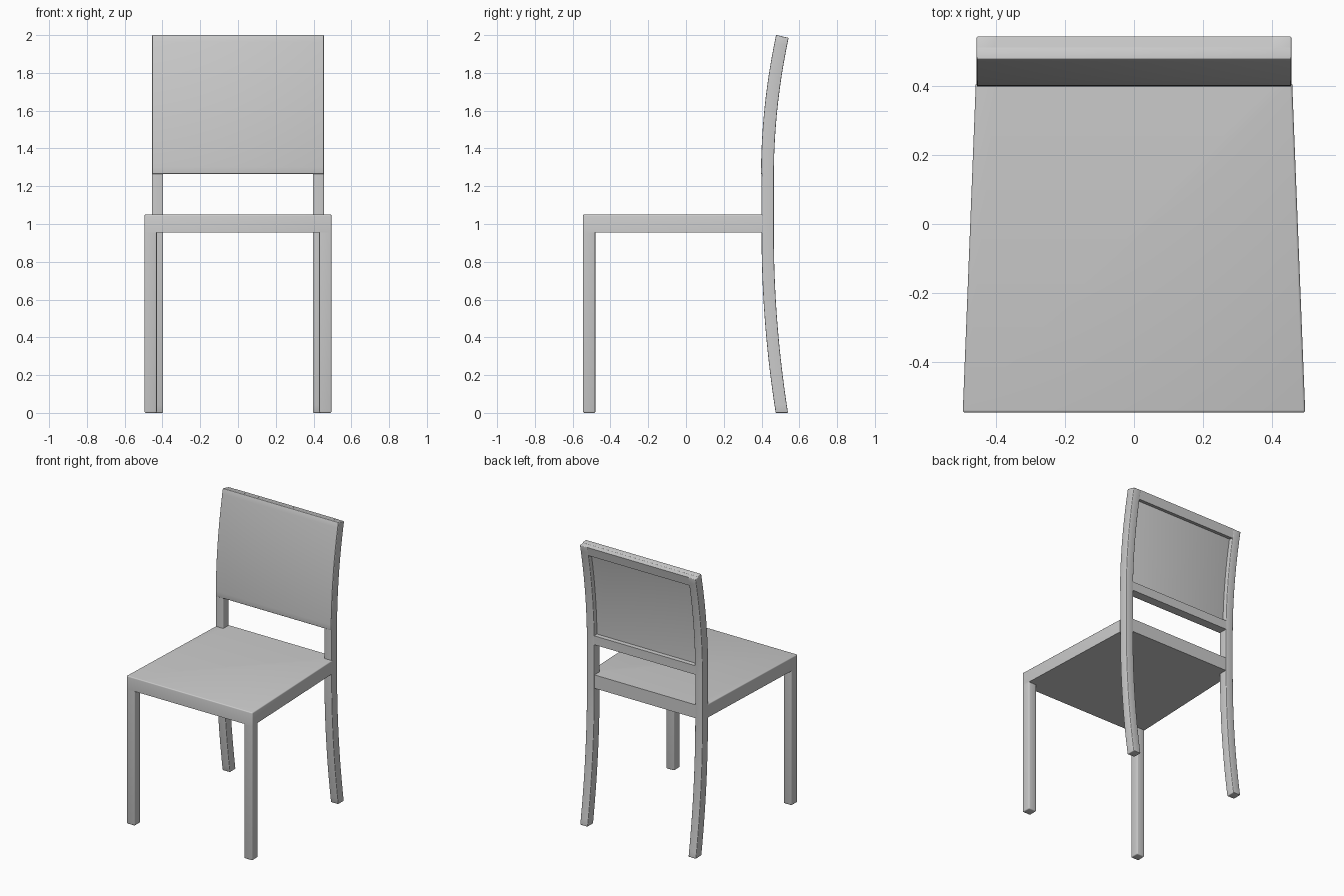
import bpy, bmesh

if "Cube" in bpy.data.objects:
    bpy.data.objects.remove(bpy.data.objects["Cube"])

T = 0.065          # thickness of legs and rails
SEAT_LOW, SEAT_TOP = 0.955, 1.05


def finish(name, bm, edge_test=None, bevel=0.007, mirror=False):
    """Round the chosen edges, turn the mesh into an object and shade it."""
    bmesh.ops.recalc_face_normals(bm, faces=bm.faces)
    if edge_test:
        edges = [e for e in bm.edges if e.calc_face_angle(0) > 0.6
                 and edge_test(e.verts[0].co, e.verts[1].co)]
        bmesh.ops.bevel(bm, geom=edges, offset=bevel, segments=3,
                        profile=0.5, affect='EDGES')
    mesh = bpy.data.meshes.new(name)
    bm.to_mesh(mesh)
    bm.free()
    ob = bpy.data.objects.new(name, mesh)
    bpy.context.collection.objects.link(ob)
    if mirror:
        ob.modifiers.new("mirror", 'MIRROR')
    bpy.ops.object.select_all(action='DESELECT')
    ob.select_set(True)
    bpy.context.view_layer.objects.active = ob
    bpy.ops.object.shade_smooth_by_angle(angle=0.6)
    return ob


def prism(outline, z0, z1):
    """Upright block over an (x, y) outline."""
    bm = bmesh.new()
    face = bm.faces.new([bm.verts.new((x, y, z0)) for x, y in outline])
    ext = bmesh.ops.extrude_face_region(bm, geom=[face])
    for v in ext['geom']:
        if isinstance(v, bmesh.types.BMVert):
            v.co.z = z1
    return bm


def spine(z):
    """Front line of the back legs: y and slope, straight in the middle."""
    if z > 1.25:
        t = (z - 1.25) / 0.75
        return 0.40 + 0.08 * t * t, 0.16 * t / 0.75
    t = max(0, (0.95 - z) / 0.95)
    return 0.40 + 0.075 * t * t, 0


def curved_bar(x0, x1, z0, z1, d0, d1, steps):
    """Bar following the spine, between depths d0 and d1 behind it."""
    bm = bmesh.new()
    rings = []
    for i in range(steps + 1):
        z = z0 + (z1 - z0) * i / steps
        y, s = spine(z)
        k = (1 + s * s) ** -0.5
        rings.append([bm.verts.new((x, y + d * k, z - d * s * k))
                      for x, d in ((x0, d0), (x1, d0), (x1, d1), (x0, d1))])
    for a, b in zip(rings, rings[1:]):
        for j in range(4):
            bm.faces.new((a[j], a[j - 3], b[j - 3], b[j]))
    bm.faces.new(rings[0])
    bm.faces.new(rings[-1])
    return bm


def side_x(y):
    """Half width of the tapered seat."""
    return 0.495 - 0.040 * (y + 0.545) / 1.01


# seat with the rear rail running between the back legs
yf, yb, yr = -0.545, 0.405, 0.462
right = [(side_x(yf), yf), (side_x(yb), yb), (0.40, yb), (0.40, yr)]
outline = right + [(-x, y) for x, y in reversed(right)]


def seat_edges(a, b):
    if a.y > 0.402 and b.y > 0.402:
        return False
    return a.z != b.z or a.z > 1.0


finish("seat", prism(outline, SEAT_LOW, SEAT_TOP), seat_edges)

# front legs
leg = [(side_x(yf), yf), (side_x(yf + T), yf + T),
       (0.43, yf + T), (0.43, yf)]
finish("front_legs", prism(leg, 0, SEAT_LOW),
       lambda a, b: a.z < 0.1 or b.z < 0.1, mirror=True)

# curved back legs, which also form the uprights of the backrest
finish("back_legs", curved_bar(0.396, 0.455, 0, 1.999, 0, T, 48),
       lambda a, b: True, bevel=0.005, mirror=True)

# backrest rails
finish("top_rail", curved_bar(-0.40, 0.40, 1.935, 1.999, 0.02, T - 0.001, 4))
finish("lower_rail", curved_bar(-0.40, 0.40, 1.265, 1.33, 0.02, T - 0.001, 4))

# backrest panel across the front, recessed when seen from behind
finish("back_panel", curved_bar(-0.454, 0.454, 1.265, 2.0, -0.003, 0.032, 20),
       lambda a, b: True, bevel=0.003)
